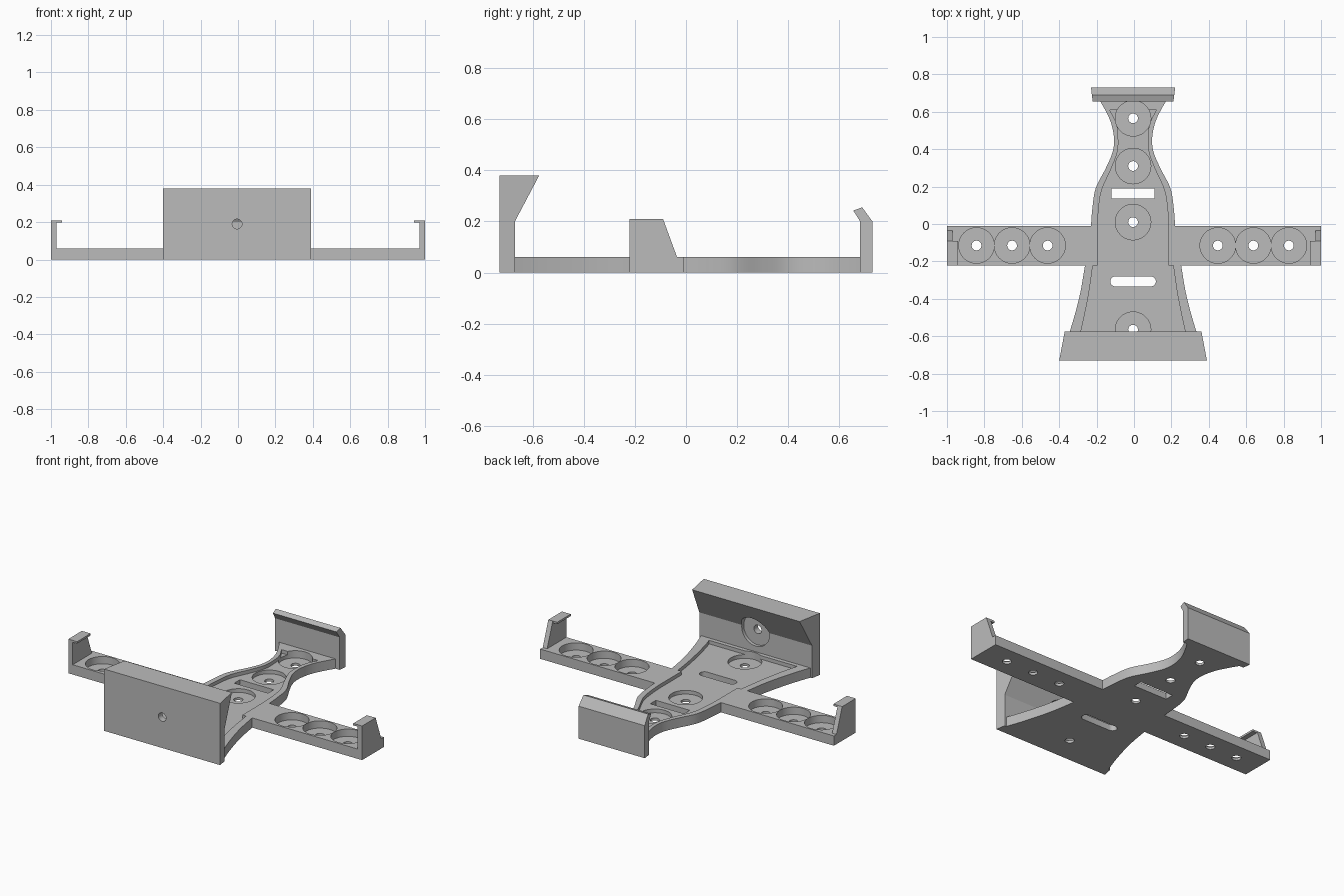
import bpy, bmesh, math
from mathutils import Vector

cube = bpy.data.objects.get("Cube")
if cube:
    bpy.data.objects.remove(cube, do_unlink=True)

CX = -0.005       # body axis
TOP = 0.06        # plate thickness
FLOOR = 0.038     # recess floor
POCKET = 0.015    # pocket floor
ARM_Y = -0.115

grey = bpy.data.materials.new("plain grey")
grey.use_nodes = True
grey.diffuse_color = (0.5, 0.5, 0.5, 1)
grey.node_tree.nodes["Principled BSDF"].inputs["Base Color"].default_value = (0.5, 0.5, 0.5, 1)


def solid(name, ring_a, ring_b):
    """Closed solid between two matching rings of points."""
    bm = bmesh.new()
    a = [bm.verts.new(p) for p in ring_a]
    b = [bm.verts.new(p) for p in ring_b]
    n = len(a)
    bm.faces.new(a)
    bm.faces.new(b[::-1])
    for i in range(n):
        j = (i + 1) % n
        bm.faces.new((a[j], a[i], b[i], b[j]))
    bmesh.ops.recalc_face_normals(bm, faces=bm.faces)
    mesh = bpy.data.meshes.new(name)
    bm.to_mesh(mesh)
    bm.free()
    mesh.materials.append(grey)
    ob = bpy.data.objects.new(name, mesh)
    bpy.context.collection.objects.link(ob)
    return ob


def prism(name, outline, z0, z1):
    return solid(name, [(x, y, z0) for x, y in outline], [(x, y, z1) for x, y in outline])


def box(name, x0, x1, y0, y1, z0, z1):
    return prism(name, [(x0, y0), (x1, y0), (x1, y1), (x0, y1)], z0, z1)


def circle(x, y, r, n=40):
    return [(x + r * math.cos(math.tau * i / n), y + r * math.sin(math.tau * i / n)) for i in range(n)]


def smooth(points, steps=6):
    """Smooth path through the points."""
    pts = [Vector(p) for p in points]
    pts = [2 * pts[0] - pts[1]] + pts + [2 * pts[-1] - pts[-2]]
    out = []
    for i in range(1, len(pts) - 2):
        a, b, c, d = pts[i - 1:i + 3]
        for k in range(steps):
            t = k / steps
            out.append(tuple(0.5 * (2 * b + (c - a) * t + (2 * a - 5 * b + 4 * c - d) * t ** 2
                                    + (3 * b - a - 3 * c + d) * t ** 3)))
    return out + [tuple(pts[-2])]


def mirrored(side):
    """Close a right-hand (width, y) path around the body axis."""
    return [(CX + w, y) for w, y in side] + [(CX - w, y) for w, y in reversed(side)]


def cut(target, cutter):
    mod = target.modifiers.new("cut", 'BOOLEAN')
    mod.operation = 'DIFFERENCE'
    mod.solver = 'EXACT'
    mod.object = cutter
    bpy.context.view_layer.objects.active = target
    bpy.ops.object.modifier_apply(modifier=mod.name)
    bpy.data.objects.remove(cutter, do_unlink=True)


# Base plate: flared front, two arms, waisted back
front_side = smooth([(0.395, -0.73), (0.337, -0.57), (0.287, -0.39), (0.257, -0.222)])
back_side = smooth([(0.225, -0.01), (0.218, 0.08), (0.2, 0.19), (0.145, 0.3), (0.108, 0.39),
                    (0.103, 0.47), (0.125, 0.56), (0.178, 0.66), (0.225, 0.73)])
right = [(CX + w, y) for w, y in front_side]
right += [(1, -0.222), (1, -0.01)] + [(CX + w, y) for w, y in back_side]
left = [(-1 if x == 1 else 2 * CX - x, y) for x, y in reversed(right)]
plate = prism("base_plate", right + left, 0, TOP)

# Shallow tray in the plate
tray_side = smooth([(0.3, -0.645), (0.278, -0.57), (0.24, -0.39), (0.215, -0.222)])
tray_side += [(0.19, -0.222)]
tray_side += smooth([(0.19, -0.01), (0.184, 0.08), (0.168, 0.18), (0.115, 0.3), (0.083, 0.39),
                     (0.08, 0.47), (0.09, 0.54), (0.125, 0.61)])
cut(plate, prism("tray_cutter", mirrored(tray_side), FLOOR, 0.2))

# Round pockets with screw holes
spots = [(CX, y) for y in (-0.565, 0.01, 0.31, 0.565)]
spots += [(s * d - 0.007, ARM_Y) for s in (-1, 1) for d in (0.455, 0.645, 0.835)]
for x, y in spots:
    cut(plate, prism("pocket_cutter", circle(x, y, 0.095), POCKET, 0.2))
    cut(plate, prism("hole_cutter", circle(x, y, 0.026, 24), -0.1, 0.2))

# Strap slots: square one behind, rounded one in front
cut(plate, box("slot_cutter", CX - 0.115, CX + 0.115, 0.135, 0.19, -0.1, 0.2))
r = 0.027
ends = [(CX + s * 0.095 + r * math.cos(a), -0.307 + r * math.sin(a))
        for s, start in ((1, -math.pi / 2), (-1, math.pi / 2))
        for a in (start + math.pi * k / 10 for k in range(11))]
cut(plate, prism("slot_cutter", ends, -0.1, 0.2))


def cross_bar(name, profile, half_width):
    """Extrude a (y, z) profile along x, with the half width depending on y."""
    return solid(name, *[[(CX + s * half_width(y), y, z) for y, z in profile] for s in (-1, 1)])


# Front wall with thick overhanging top
wall = cross_bar("front_wall", [(-0.73, 0), (-0.73, 0.38), (-0.575, 0.38), (-0.67, 0.2), (-0.67, 0)],
                 lambda y: 0.395 - 0.19 * (y + 0.73))
for radius, y0 in ((0.095, -0.69), (0.026, -0.9)):
    ring = circle(CX, 0.19, radius)
    cut(wall, solid("wall_cutter", [(x, y0, z) for x, z in ring], [(x, -0.4, z) for x, z in ring]))

# Back hook with inward lip
hook = cross_bar("back_hook", [(0.73, 0), (0.73, 0.2), (0.69, 0.255), (0.655, 0.243), (0.682, 0.2), (0.682, 0)],
                 lambda y: 0.225 - 0.12 * (0.73 - y))

# Arm end uprights with small lips
side_profile = [(-0.222, 0.03), (-0.222, 0.21), (-0.09, 0.21), (-0.035, 0.06), (-0.035, 0.03)]
for s, label in ((1, "left"), (-1, "right")):
    solid(label + "_arm_upright", [(s, y, z) for y, z in side_profile],
          [(s * 0.97, y, z) for y, z in side_profile])
    box(label + "_arm_lip", *sorted((s * 0.94, s * 0.985)), -0.222, -0.09, 0.198, 0.21)

# Smooth the curved walls, keep edges crisp
bpy.ops.object.select_all(action='DESELECT')
for ob in (plate, wall):
    ob.select_set(True)
bpy.context.view_layer.objects.active = plate
bpy.ops.object.shade_smooth_by_angle(angle=math.radians(25))
